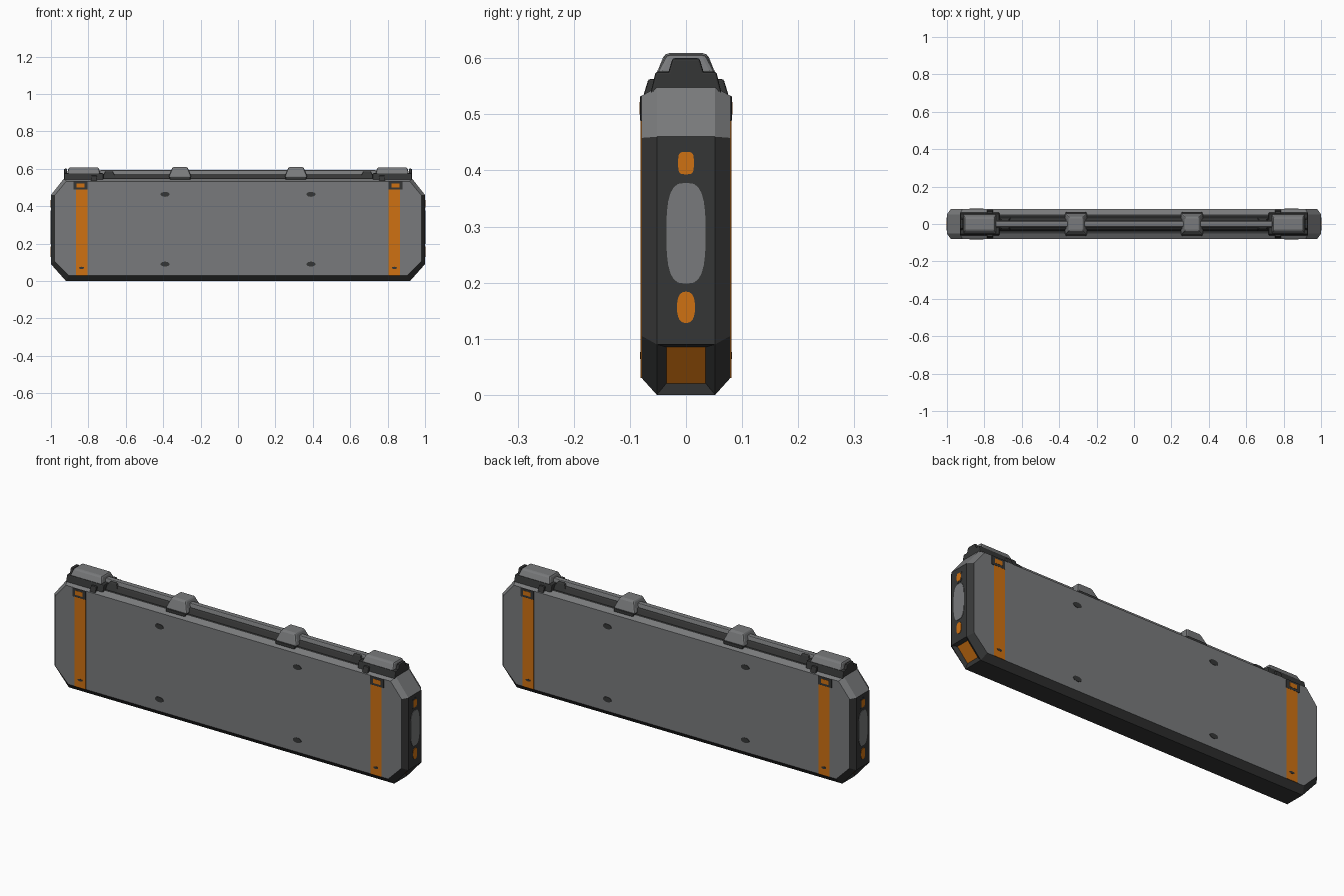
import bpy, bmesh, math
from mathutils import Vector

if "Cube" in bpy.data.objects:
    bpy.data.objects.remove(bpy.data.objects["Cube"])


def material(name, rgb):
    m = bpy.data.materials.new(name)
    m.diffuse_color = (*rgb, 1)
    m.use_nodes = True
    m.node_tree.nodes["Principled BSDF"].inputs["Base Color"].default_value = m.diffuse_color
    return m


GREY = material("panel grey", (0.19, 0.195, 0.2))
DARK = material("dark grey", (0.036, 0.037, 0.037))
ORANGE = material("orange", (0.62, 0.165, 0.006))


def finish(name, bm, mats, bevel=0):
    bmesh.ops.recalc_face_normals(bm, faces=bm.faces)
    me = bpy.data.meshes.new(name)
    bm.to_mesh(me)
    bm.free()
    for m in mats:
        me.materials.append(m)
    ob = bpy.data.objects.new(name, me)
    bpy.context.collection.objects.link(ob)
    if bevel:
        b = ob.modifiers.new("bevel", 'BEVEL')
        b.width, b.segments = bevel, 2
    return ob


def loft(bm, loops):
    rings = [[bm.verts.new(p) for p in lp] for lp in loops]
    n = len(rings[0])
    for a, b in zip(rings, rings[1:]):
        for i in range(n):
            bm.faces.new((a[i], a[(i + 1) % n], b[(i + 1) % n], b[i]))
    bm.faces.new(rings[0][::-1])
    bm.faces.new(rings[-1])


def block(name, cx, hx, hy, z0, z1, mat, tx=0, ty=0, cy=0, bevel=0.004):
    """Box whose top is narrowed by tx and ty."""
    bm = bmesh.new()
    loft(bm, [[(cx + sx * (hx - t * tx), cy + sy * (hy - t * ty), z)
               for sx, sy in ((-1, -1), (1, -1), (1, 1), (-1, 1))]
              for z, t in ((z0, 0), (z1, 1))])
    return finish(name, bm, [mat], bevel)


def pill(name, centre, axis, half_w, half_z, depth, mat, power=2):
    """Rounded plate on a face, facing axis 'x' or 'y'."""
    c, n, loops = Vector(centre), 24, []
    for d in (-depth / 2, depth / 2):
        lp = []
        for i in range(n):
            a = 2 * math.pi * i / n
            u = math.copysign(abs(math.cos(a)) ** (2 / power), math.cos(a)) * half_w
            w = math.copysign(abs(math.sin(a)) ** (2 / power), math.sin(a)) * half_z
            lp.append(c + (Vector((d, u, w)) if axis == 'x' else Vector((u, d, w))))
        loops.append(lp)
    bm = bmesh.new()
    loft(bm, loops)
    return finish(name, bm, [mat])


# Main case: octagonal slab with sloped edges
half_outer = [(0.92, 0.0), (1.0, 0.09), (1.0, 0.46), (0.93, 0.548)]
half_face = [(0.905, 0.03), (0.98, 0.105), (0.98, 0.458), (0.918, 0.533)]


def octagon(half, y):
    return [(x, y, z) for x, z in half] + [(-x, y, z) for x, z in reversed(half)]


bm = bmesh.new()
loft(bm, [octagon(half_face, -0.079), octagon(half_outer, -0.052),
          octagon(half_outer, 0.052), octagon(half_face, 0.079)])
bmesh.ops.recalc_face_normals(bm, faces=bm.faces)
corners = []
for f in bm.faces:
    n, c = f.normal, f.calc_center_median()
    f.material_index = 1
    if abs(n.y) > 0.95:
        f.material_index = 0                       # broad panels
    elif c.z > 0.48 and (abs(c.x) > 0.5 or abs(c.y) > 0.03):
        f.material_index = 0                       # upper chamfers and lip
    elif c.z < 0.1 and abs(c.x) > 0.5 and abs(n.y) < 0.1:
        corners.append(f)
# recessed orange lower corners
bmesh.ops.inset_individual(bm, faces=corners, thickness=0.024, depth=-0.012)
for f in corners:
    f.material_index = 2
finish("case", bm, [GREY, DARK, ORANGE])

# Top rail with its dark base
block("rail_base", 0, 0.74, 0.042, 0.54, 0.573, DARK, ty=0.016)
block("top_rail", 0, 0.74, 0.02, 0.568, 0.592, GREY, ty=0.007)

for s in (-1, 1):
    side = "right" if s > 0 else "left"
    # Rail clamps
    block("clamp_foot_" + side, s * 0.31, 0.055, 0.064, 0.54, 0.556, DARK)
    block("clamp_" + side, s * 0.31, 0.062, 0.06, 0.553, 0.609, GREY,
          tx=0.022, ty=0.022, bevel=0.008)
    # End brackets of the rail
    block("bracket_base_" + side, s * 0.825, 0.105, 0.064, 0.535, 0.576, DARK, ty=0.01)
    block("bracket_top_" + side, s * 0.825, 0.09, 0.055, 0.57, 0.607, GREY,
          tx=0.01, ty=0.02, bevel=0.008)
    block("bracket_end_" + side, s * 0.922, 0.008, 0.042, 0.54, 0.6, DARK, ty=0.018)
    block("bracket_collar_" + side, s * 0.77, 0.016, 0.077, 0.53, 0.563, DARK, ty=0.01)
    block("rail_step_" + side, s * 0.69, 0.04, 0.04, 0.545, 0.586, DARK, tx=0.02, ty=0.015)
    # End details
    pill("end_plate_" + side, (s * 1.0, 0, 0.288), 'x', 0.035, 0.09, 0.004, GREY, 3)
    pill("end_lamp_lower_" + side, (s * 1.0, 0, 0.156), 'x', 0.016, 0.028, 0.004, ORANGE, 2.5)
    pill("end_lamp_frame_" + side, (s * 0.999, 0, 0.413), 'x', 0.02, 0.028, 0.004, DARK, 4)
    pill("end_lamp_upper_" + side, (s * 1.0, 0, 0.413), 'x', 0.014, 0.02, 0.004, ORANGE, 4)
    for f in (-1, 1):
        face = side + ("_front" if f < 0 else "_back")
        # Straps and buckles
        block("strap_" + face, s * 0.836, 0.031, 0.003, 0.03, 0.5, ORANGE,
              cy=f * 0.078, bevel=0)
        block("buckle_" + face, s * 0.842, 0.038, 0.005, 0.488, 0.533, DARK,
              cy=f * 0.077, bevel=0.002)
        block("buckle_tab_" + face, s * 0.842, 0.021, 0.003, 0.5, 0.522, ORANGE,
              cy=f * 0.08, bevel=0)
        # Panel screws
        for z, level in ((0.463, "upper"), (0.09, "lower")):
            pill("screw_%s_%s" % (level, face), (s * 0.39, f * 0.0785, z), 'y',
                 0.024, 0.013, 0.004, DARK)
        # Small dark inserts on the straps
        for z in (0.07,):
            pill("strap_stud_" + face, (s * 0.836, f * 0.0805, z), 'y',
                 0.014, 0.006, 0.003, DARK)
